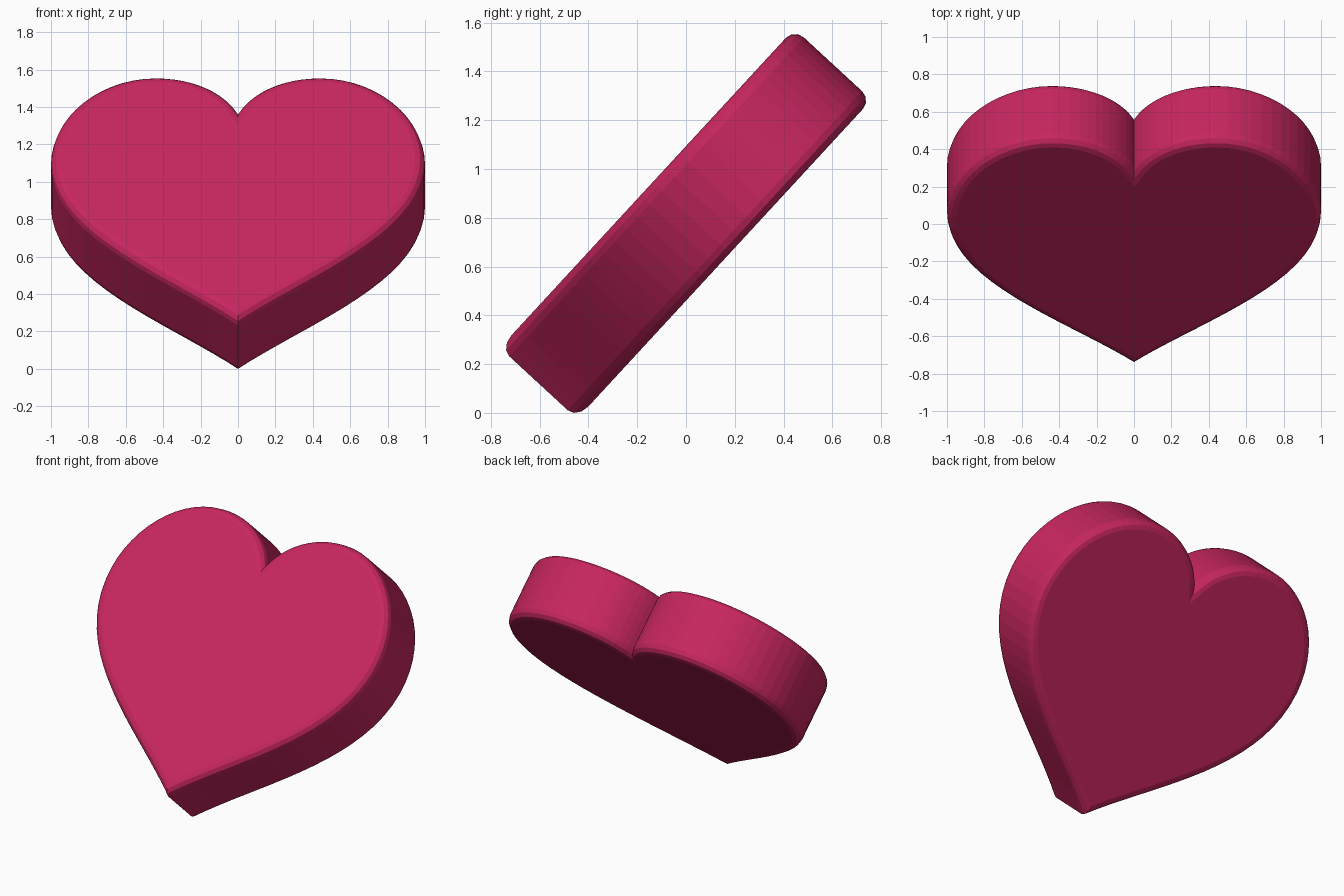
import bpy, bmesh, math
from mathutils import Vector, Matrix
from mathutils.geometry import interpolate_bezier

cube = bpy.data.objects.get("Cube")
if cube:
    bpy.data.objects.remove(cube, do_unlink=True)

TILT = math.radians(47.3)
HALF_DEPTH = 0.215
ROUND = 0.052
STEPS = 3

# Flat colour
red = bpy.data.materials.new("raspberry_red")
red.use_nodes = True
colour = (0.57, 0.019, 0.115, 1)
red.diffuse_color = colour
red.node_tree.nodes["Principled BSDF"].inputs["Base Color"].default_value = colour

# Right half of the heart outline, from bottom tip to top notch
curves = [
    ((0, -0.89), (0.38, -0.55), (1, -0.25), (1, 0.28), 19),
    ((1, 0.28), (1, 0.61), (0.74, 0.89), (0.44, 0.89), 15),
    ((0.44, 0.89), (0.23, 0.89), (0.07, 0.78), (0, 0.635), 13),
]
half = [Vector(curves[0][0])]
for a, b, c, d, count in curves:
    points = interpolate_bezier(Vector(a), Vector(b), Vector(c), Vector(d), count)
    half += [p.to_2d() for p in points[1:]]
outline = half + [Vector((-p.x, p.y)) for p in reversed(half[1:-1])]


def inset(points, amount):
    """Move a closed anticlockwise outline inwards with mitred corners."""
    result = []
    for i, p in enumerate(points):
        before = (p - points[i - 1]).normalized()
        after = (points[(i + 1) % len(points)] - p).normalized()
        n1 = Vector((-before.y, before.x))
        n2 = Vector((-after.y, after.x))
        result.append(p + (n1 + n2) * amount / (1 + n1.dot(n2)))
    return result


# Rings from back face to front face, rounded at both rims
quarter = [i / STEPS * math.pi / 2 for i in range(STEPS + 1)]
front = [(ROUND * (1 - math.cos(a)), HALF_DEPTH - ROUND * (1 - math.sin(a))) for a in quarter]
profile = [(r, -z) for r, z in reversed(front)] + front

bm = bmesh.new()
rings = [[bm.verts.new((p.x, p.y, z)) for p in inset(outline, r)] for r, z in profile]
count = len(outline)
for low, high in zip(rings, rings[1:]):
    for i in range(count):
        j = (i + 1) % count
        bm.faces.new((low[i], low[j], high[j], high[i]))
bm.faces.new(list(reversed(rings[0])))
bm.faces.new(rings[-1])

# Lean the heart back, then centre it on the ground
bm.transform(Matrix.Rotation(TILT, 4, "X"))
ys = [v.co.y for v in bm.verts]
lowest = min(v.co.z for v in bm.verts)
bmesh.ops.translate(bm, verts=bm.verts, vec=(0, -(min(ys) + max(ys)) / 2, -lowest))
bmesh.ops.recalc_face_normals(bm, faces=bm.faces)

mesh = bpy.data.meshes.new("heart")
bm.to_mesh(mesh)
bm.free()
mesh.materials.append(red)
heart = bpy.data.objects.new("heart", mesh)
bpy.context.collection.objects.link(heart)
